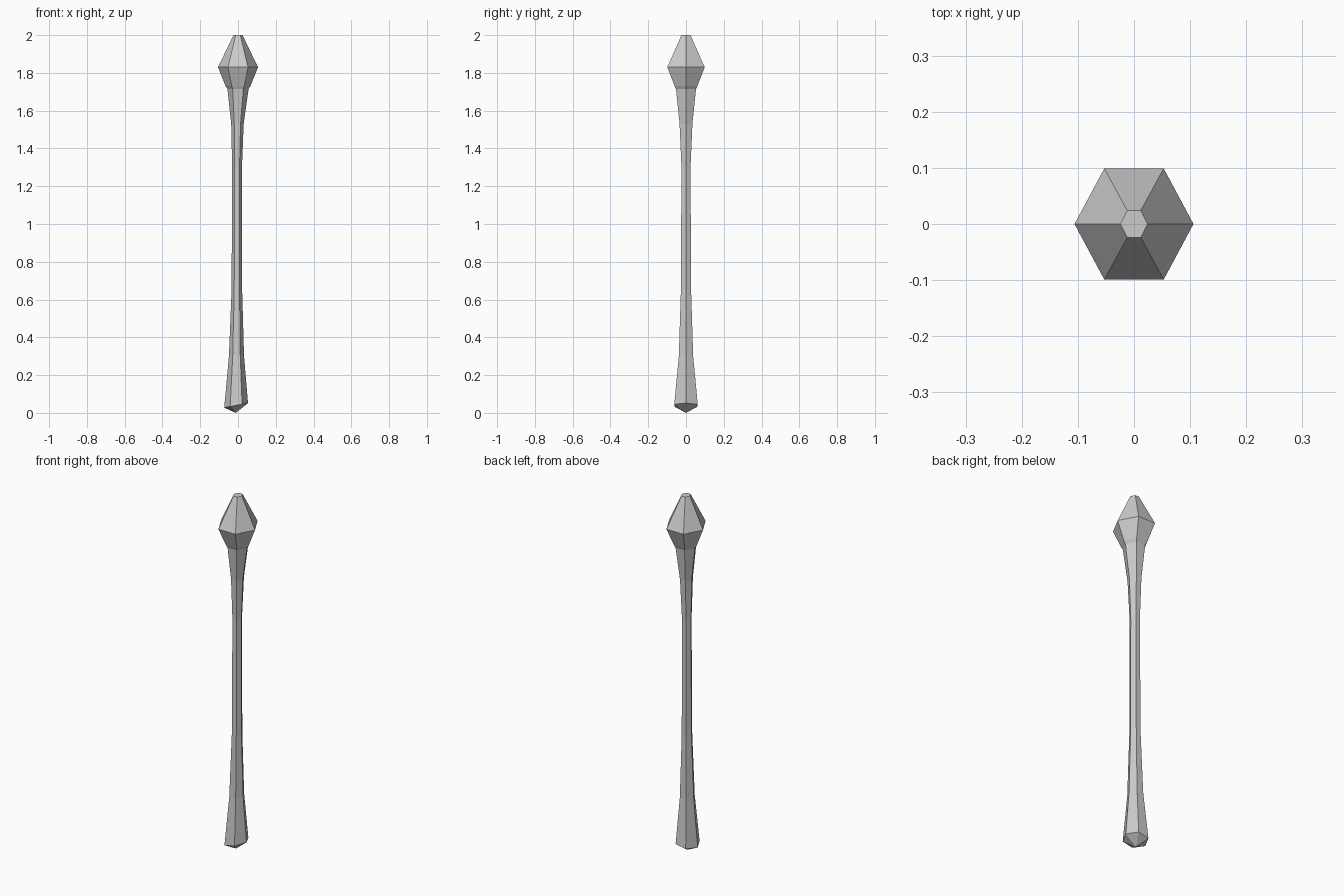
import bpy, bmesh, math

if "Cube" in bpy.data.objects:
    bpy.data.objects.remove(bpy.data.objects["Cube"])

SIDES = 6


def loft(name, rings, cap_first=False, cap_last=False, tip=None):
    """Six-sided loft; each ring is (z, centre_x, half_x, half_y, tilt)."""
    bm = bmesh.new()
    loops = []
    for z, cx, hx, hy, tilt in rings:
        loop = []
        for i in range(SIDES):
            a = math.tau * i / SIDES
            c, s = math.cos(a), math.sin(a) / math.sin(math.pi / 3)
            loop.append(bm.verts.new((cx + hx * c, hy * s, z + tilt * c)))
        loops.append(loop)
    for low, high in zip(loops, loops[1:]):
        for i in range(SIDES):
            j = (i + 1) % SIDES
            bm.faces.new((low[i], low[j], high[j], high[i]))
    if tip:
        point = bm.verts.new(tip)
        for i in range(SIDES):
            bm.faces.new((loops[0][(i + 1) % SIDES], loops[0][i], point))
    if cap_first:
        bm.faces.new(loops[0][::-1])
    if cap_last:
        bm.faces.new(loops[-1])
    bm.normal_update()
    mesh = bpy.data.meshes.new(name)
    bm.to_mesh(mesh)
    bm.free()
    obj = bpy.data.objects.new(name, mesh)
    bpy.context.collection.objects.link(obj)
    return obj


# Handle: flared, pointed butt, slim middle, flared neck
loft("shaft", [
    (0.04, -0.010, 0.063, 0.062, 0.012),
    (0.30, -0.008, 0.040, 0.038, 0),
    (0.65, -0.006, 0.028, 0.027, 0),
    (1.30, -0.005, 0.026, 0.024, 0),
    (1.53, -0.003, 0.033, 0.034, 0),
    (1.715, 0.000, 0.056, 0.053, 0),
], tip=(-0.012, 0, 0.0))

# Faceted head with a small flat top, joined to the neck
loft("head", [
    (1.715, 0.000, 0.056, 0.053, 0),
    (1.73, 0.000, 0.066, 0.060, 0),
    (1.83, 0.000, 0.106, 0.099, 0),
    (2.00, 0.000, 0.024, 0.024, 0),
], cap_last=True)
